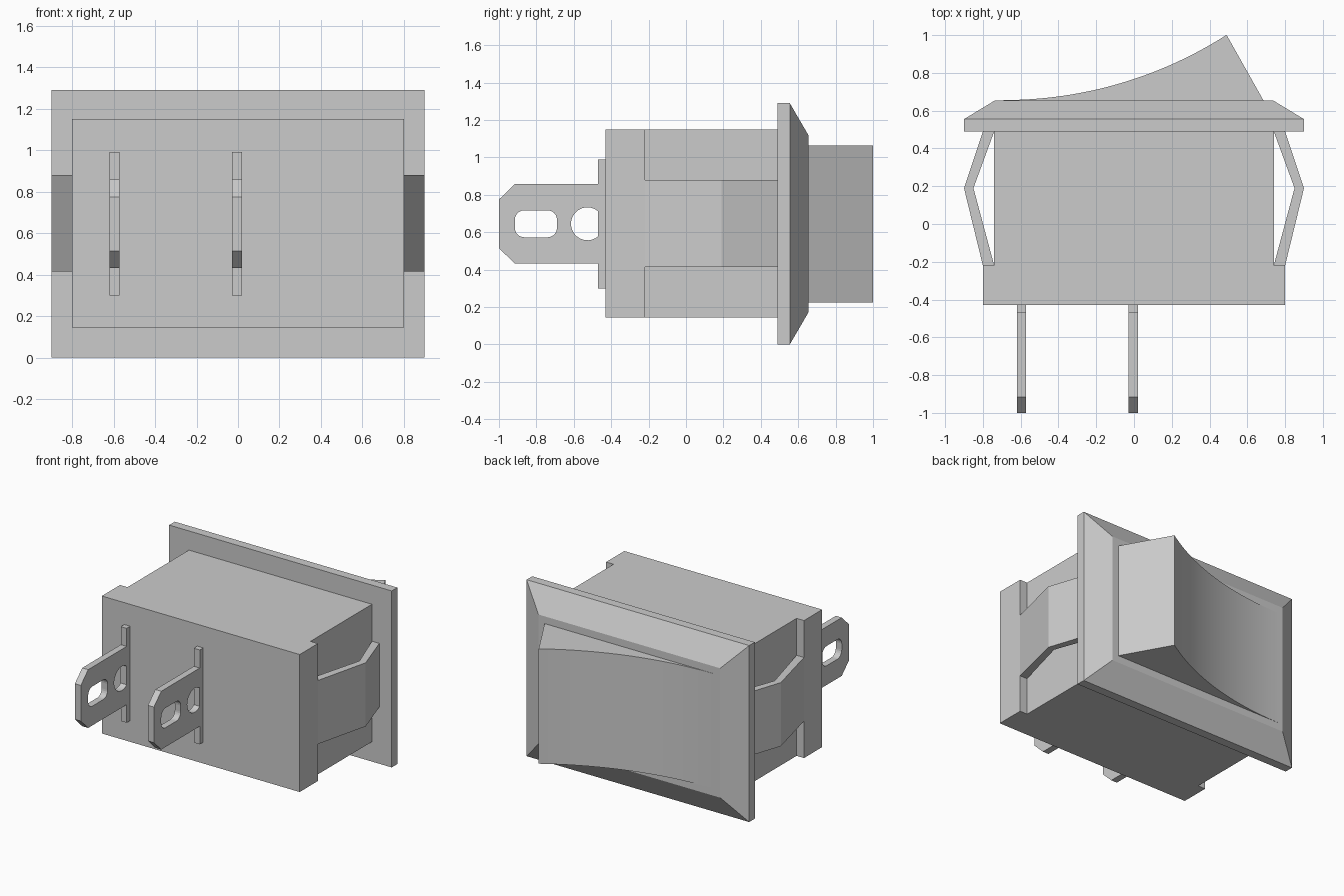
import bpy, bmesh, math
from mathutils import Matrix

cube = bpy.data.objects.get("Cube")
if cube:
    bpy.data.objects.remove(cube, do_unlink=True)

grey = bpy.data.materials.new("light grey plastic")
grey.use_nodes = True
colour = (0.6, 0.6, 0.6, 1)
grey.diffuse_color = colour
grey.node_tree.nodes["Principled BSDF"].inputs["Base Color"].default_value = colour

MID = 0.645  # height of the centre line


def finish(name, bm):
    bmesh.ops.recalc_face_normals(bm, faces=bm.faces)
    mesh = bpy.data.meshes.new(name)
    bm.to_mesh(mesh)
    bm.free()
    mesh.materials.append(grey)
    obj = bpy.data.objects.new(name, mesh)
    bpy.context.collection.objects.link(obj)
    return obj


def extrude_profile(name, loops, lo, hi, along_x=False):
    """Extrude an outline (with optional hole loops) along z, or a y-z outline along x."""
    curve = bpy.data.curves.new(name + " outline", "CURVE")
    curve.dimensions = "2D"
    curve.fill_mode = "BOTH"
    curve.extrude = (hi - lo) / 2
    for loop in loops:
        spline = curve.splines.new("POLY")
        spline.points.add(len(loop) - 1)
        for point, (u, v) in zip(spline.points, loop):
            point.co = (u, v, 0, 1)
        spline.use_cyclic_u = True
    temp = bpy.data.objects.new(name + " outline", curve)
    bpy.context.collection.objects.link(temp)
    graph = bpy.context.evaluated_depsgraph_get()
    mesh = bpy.data.meshes.new_from_object(temp.evaluated_get(graph))
    bm = bmesh.new()
    bm.from_mesh(mesh)
    bpy.data.objects.remove(temp, do_unlink=True)
    bpy.data.curves.remove(curve)
    bpy.data.meshes.remove(mesh)
    bmesh.ops.remove_doubles(bm, verts=bm.verts, dist=1e-5)
    matrix = Matrix.Translation((0, 0, (lo + hi) / 2))
    if along_x:
        matrix = Matrix(((0, 0, 1, 0), (1, 0, 0, 0), (0, 1, 0, 0), (0, 0, 0, 1))) @ matrix
    bm.transform(matrix)
    for face in bm.faces:
        face.smooth = False
    return finish(name, bm)


def arc(cx, cy, r, start, end, n):
    angles = [math.radians(start + (end - start) * i / n) for i in range(n + 1)]
    return [(cx + r * math.cos(a), cy + r * math.sin(a)) for a in angles]


# Housing, with a shallow side recess behind each clip
half = [(0.8, -0.43), (0.8, -0.22), (0.74, -0.22), (0.74, 0.49)]
extrude_profile("housing", [half + [(-x, y) for x, y in reversed(half)]], 0.145, 1.15)

# Bent snap clips
clip = [(0.8, -0.22), (0.9, 0.19), (0.8, 0.49), (0.74, 0.49), (0.85, 0.19), (0.74, -0.22)]
for side, s in (("left", 1), ("right", -1)):
    extrude_profile(side + "_clip", [[(s * x, y) for x, y in clip]], 0.415, 0.88)

# Bezel: straight rim, then bevelled to a smaller back face
bm = bmesh.new()
rings = []
for hx, hz, y in ((0.9, 0.645, 0.49), (0.9, 0.645, 0.555), (0.735, 0.473, 0.655)):
    rings.append([bm.verts.new((sx * hx, y, MID + sz * hz))
                  for sx, sz in ((-1, -1), (1, -1), (1, 1), (-1, 1))])
for a, b in zip(rings, rings[1:]):
    for i in range(4):
        j = (i + 1) % 4
        bm.faces.new((a[i], a[j], b[j], b[i]))
bm.faces.new(rings[0])
bm.faces.new(rings[-1])
finish("bezel", bm)

# Rocker with a scooped press face rising to a ridge
R = 2.19
sweep = math.degrees(math.asin(1.18 / R))
scoop = arc(-0.69, 0.656 + R, R, -90, -90 + sweep, 24)
rocker = extrude_profile("rocker", [scoop + [(0.685, 0.655), (0.685, 0.62), (-0.69, 0.62)]],
                         0.225, 1.065)
bpy.context.view_layer.objects.active = rocker
rocker.select_set(True)
bpy.ops.object.shade_smooth_by_angle(angle=math.radians(25))
rocker.select_set(False)

# Terminals: chamfered blade on a foot, with a slot and a clipped round hole
upper = [(-0.42, 0.345), (-0.47, 0.345), (-0.47, 0.213), (-0.915, 0.213), (-1, 0.13)]
blade = [(y, MID + z) for y, z in upper] + [(y, MID - z) for y, z in reversed(upper)]
slot = []
for cy, cz, start in ((-0.74, 0.022, 0), (-0.865, 0.022, 90),
                      (-0.865, -0.022, 180), (-0.74, -0.022, 270)):
    slot += arc(cy, MID + cz, 0.05, start, start + 90, 6)
hole = arc(-0.527, MID, 0.088, 50, 310, 28)
for name, x in (("outer", -0.595), ("centre", -0.004)):
    extrude_profile(name + "_terminal", [blade, slot, hole], x - 0.024, x + 0.024, True)
